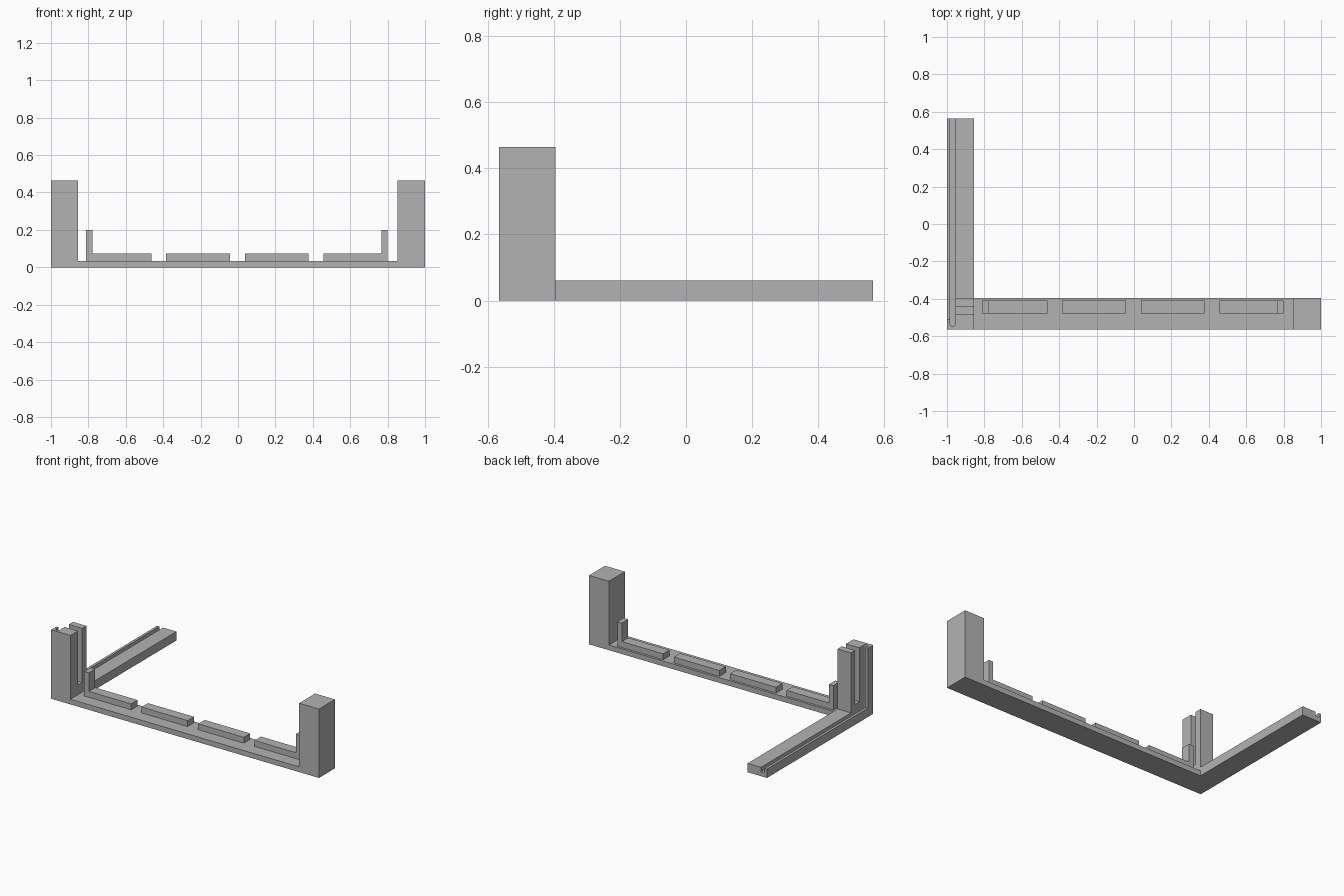
import bpy
import bmesh
import math

if "Cube" in bpy.data.objects:
    bpy.data.objects.remove(bpy.data.objects["Cube"])

grey = bpy.data.materials.new("plain grey")
grey.use_nodes = True
grey.diffuse_color = (0.45, 0.45, 0.45, 1)
grey.node_tree.nodes["Principled BSDF"].inputs["Base Color"].default_value = (0.45, 0.45, 0.45, 1)

FRONT, BACK = -0.565, -0.395   # depth of the front rail and posts
ARM_END = 0.565
RAIL_H, POST_H, ARM_H = 0.035, 0.465, 0.06


def prism(name, points, offset):
    """Extrude a flat outline of 3D points by an offset vector."""
    bm = bmesh.new()
    face = bm.faces.new([bm.verts.new(p) for p in points])
    ext = bmesh.ops.extrude_face_region(bm, geom=[face])
    moved = [v for v in ext["geom"] if isinstance(v, bmesh.types.BMVert)]
    bmesh.ops.translate(bm, verts=moved, vec=offset)
    bmesh.ops.recalc_face_normals(bm, faces=bm.faces)
    mesh = bpy.data.meshes.new(name)
    bm.to_mesh(mesh)
    bm.free()
    mesh.materials.append(grey)
    obj = bpy.data.objects.new(name, mesh)
    bpy.context.collection.objects.link(obj)
    return obj


def box(name, x0, x1, y0, y1, z0, z1):
    outline = [(x0, y0, z0), (x1, y0, z0), (x1, y1, z0), (x0, y1, z0)]
    return prism(name, outline, (0, 0, z1 - z0))


def cut(obj, cutter):
    """Subtract the cutter, apply the result and discard the cutter."""
    mod = obj.modifiers.new("cut", "BOOLEAN")
    mod.operation = "DIFFERENCE"
    mod.solver = "EXACT"
    mod.object = cutter
    bpy.context.view_layer.objects.active = obj
    bpy.ops.object.modifier_apply(modifier=mod.name)
    bpy.data.objects.remove(cutter)


# Front rail and plain post
box("front_rail", -0.855, 0.852, FRONT, BACK, 0, RAIL_H)
box("left_post", 0.852, 1, FRONT, BACK, 0, POST_H)

# Slotted post with the side arm as one L-shaped solid
profile = [(FRONT, 0), (ARM_END, 0), (ARM_END, ARM_H),
           (BACK, ARM_H), (BACK, POST_H), (FRONT, POST_H)]
side = prism("right_post_and_arm", [(-1, y, z) for y, z in profile], (0.145, 0, 0))

# Outer wall cut away behind the front of the post
cut(side, box("wall_cutter", -1.1, -0.97, -0.51, 0, ARM_H, 1))

# Long groove with a round front end
r, cx, cy = 0.014, -0.969, -0.534
arc = [(cx + r * math.cos(a), cy + r * math.sin(a), 0.03)
       for a in (math.pi * (1 + i / 8) for i in range(9))]
cut(side, prism("groove_cutter", arc + [(cx + r, 1, 0.03), (cx - r, 1, 0.03)], (0, 0, 1)))

# Cross slot through the post
cut(side, box("slot_cutter", -1.1, -0.8, -0.485, -0.44, 0.1, 1))

# Raised strips; the outer two turn up at their ends
strips = [(-0.813, -0.463), (-0.385, -0.042), (0.038, 0.378), (0.458, 0.8)]
for i, (x0, x1) in enumerate(strips):
    points = [(x0, RAIL_H), (x1, RAIL_H), (x1, 0.075), (x0, 0.075)]
    if i == 0:
        points[3:] = [(x0 + 0.034, 0.075), (x0 + 0.034, 0.2), (x0, 0.2)]
    if i == 3:
        points[2:3] = [(x1, 0.2), (x1 - 0.034, 0.2), (x1 - 0.034, 0.075)]
    prism(f"raised_strip_{i + 1}", [(x, -0.478, z) for x, z in points], (0, 0.068, 0))
